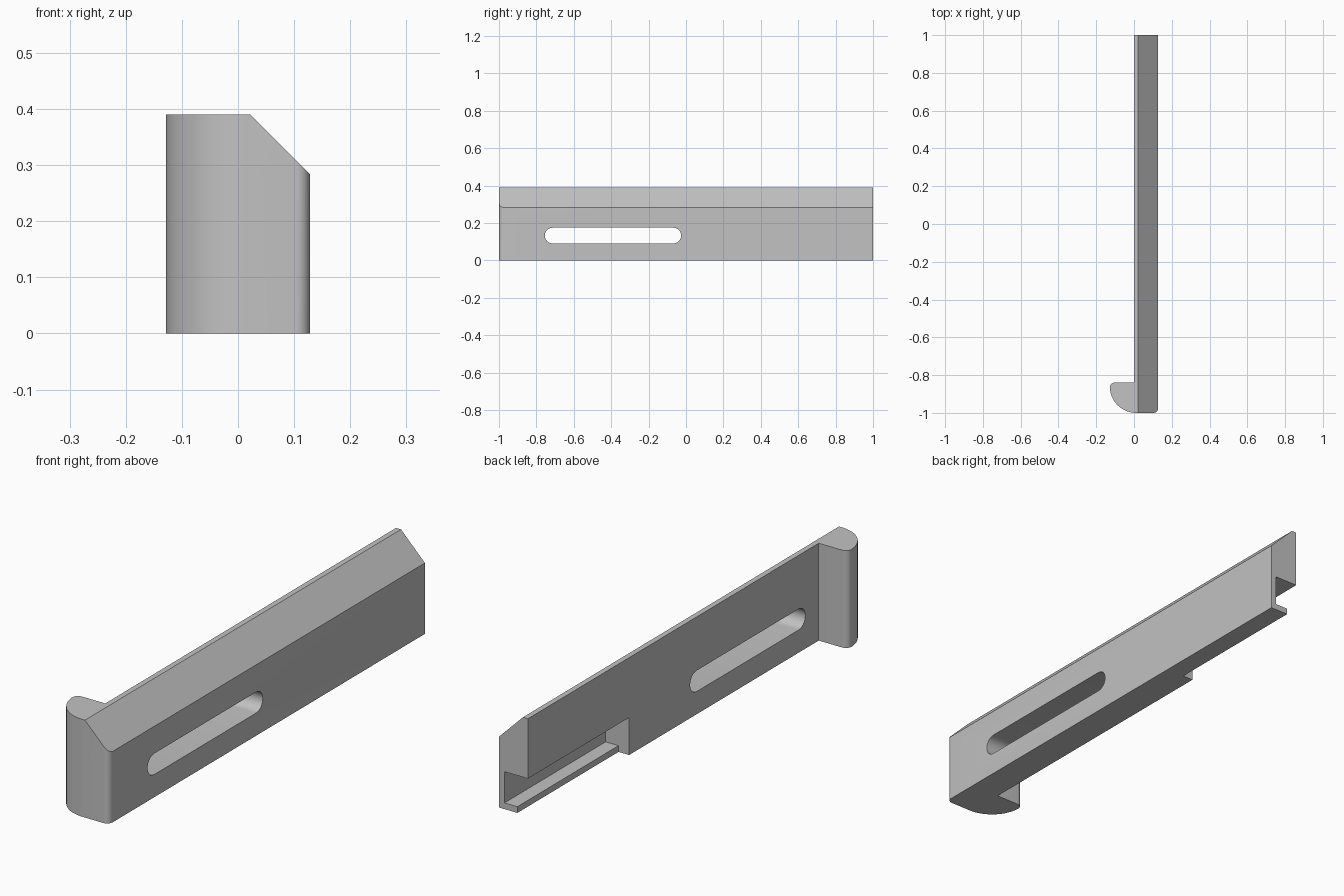
import bpy, bmesh
from math import cos, sin, radians, pi
from mathutils import Vector

default = bpy.data.objects.get("Cube")
if default:
    bpy.data.objects.remove(default, do_unlink=True)

grey = bpy.data.materials.new("plain_grey")
grey.use_nodes = True
colour = (0.54, 0.54, 0.54, 1)
grey.diffuse_color = colour
grey.node_tree.nodes["Principled BSDF"].inputs["Base Color"].default_value = colour


def arc(cx, cy, r, start, end, steps):
    """Points along a circular arc, angles in degrees."""
    angles = [radians(start + (end - start) * i / steps) for i in range(steps + 1)]
    return [(cx + r * cos(a), cy + r * sin(a)) for a in angles]


def prism(name, outline, axis, low, high):
    """Extrude a 2D outline along the named axis."""
    place = {"x": lambda a, b: (low, a, b),
             "y": lambda a, b: (a, low, b),
             "z": lambda a, b: (a, b, low)}[axis]
    bm = bmesh.new()
    face = bm.faces.new([bm.verts.new(place(a, b)) for a, b in outline])
    top = bmesh.ops.extrude_face_region(bm, geom=[face])
    shift = Vector([high - low if axis == c else 0 for c in "xyz"])
    bmesh.ops.translate(bm, vec=shift,
                        verts=[v for v in top["geom"] if isinstance(v, bmesh.types.BMVert)])
    bmesh.ops.recalc_face_normals(bm, faces=bm.faces)
    mesh = bpy.data.meshes.new(name)
    bm.to_mesh(mesh)
    bm.free()
    mesh.materials.append(grey)
    obj = bpy.data.objects.new(name, mesh)
    bpy.context.collection.objects.link(obj)
    return obj


def rect(a0, a1, b0, b1):
    return [(a0, b0), (a1, b0), (a1, b1), (a0, b1)]


# Plan outline: long bar with a rounded hook at the front
outline = [(0.128, 1), (0, 1), (0, -0.84)]
outline += arc(-0.103, -0.865, 0.025, 90, 180, 8)
outline += arc(0.012, -0.86, 0.14, 184, 270, 24)
outline += arc(0.103, -0.975, 0.025, 270, 360, 8)
bar = prism("hooked_bar", outline, "z", 0, 0.39)

# Bevel, slot and rear pocket cutters
slot = arc(-0.068, 0.133, 0.042, -90, 90, 16) + arc(-0.713, 0.133, 0.042, 90, 270, 16)
cutters = [
    prism("bevel_cutter", [(-0.078, 0.49), (0.228, 0.184), (0.228, 0.49)], "y", -1.1, 1.1),
    prism("slot_cutter", slot, "x", -0.05, 0.2),
    prism("pocket_cutter", rect(0.36, 1.1, 0.025, 0.15), "x", -0.05, 0.104),
    prism("lip_cutter", rect(0.36, 1.1, -0.05, 0.08), "x", -0.05, 0.047),
]
for cutter in cutters:
    cutter.hide_render = True
    mod = bar.modifiers.new(cutter.name, "BOOLEAN")
    mod.operation = "DIFFERENCE"
    mod.solver = "EXACT"
    mod.object = cutter

# Bake the cuts and drop the cutters
bpy.context.view_layer.update()
graph = bpy.context.evaluated_depsgraph_get()
cut_mesh = bpy.data.meshes.new_from_object(bar.evaluated_get(graph))
bar.modifiers.clear()
bar.data = cut_mesh
for cutter in cutters:
    bpy.data.objects.remove(cutter, do_unlink=True)

# Smooth curves, crisp edges
for obj in bpy.context.selected_objects:
    obj.select_set(False)
bar.select_set(True)
bpy.context.view_layer.objects.active = bar
bpy.ops.object.shade_smooth_by_angle(angle=pi / 6)
